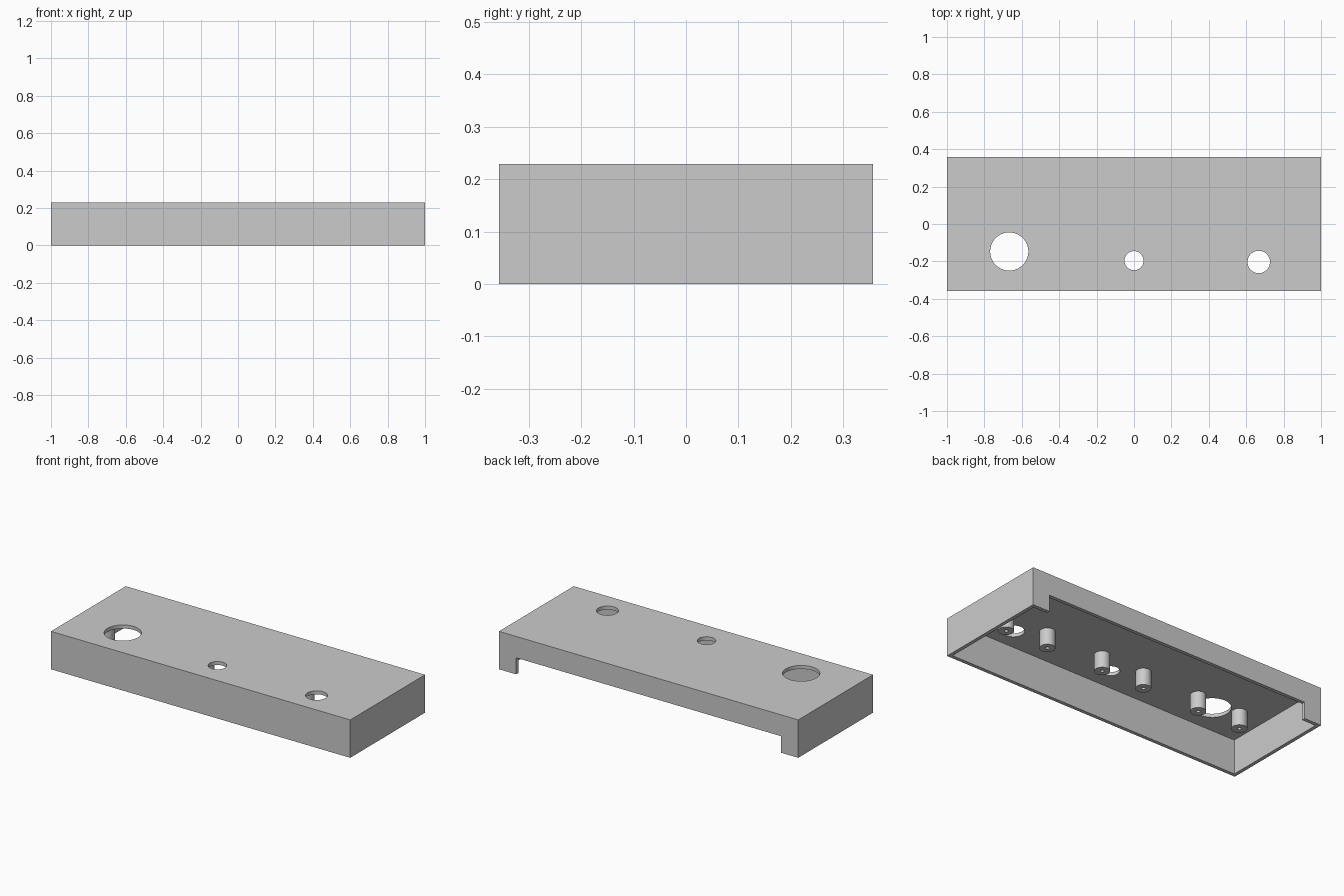
import bpy
import bmesh
from math import pi
from mathutils import Matrix, Vector

if "Cube" in bpy.data.objects:
    bpy.data.objects.remove(bpy.data.objects["Cube"], do_unlink=True)

W, D, H = 2.0, 0.714, 0.229      # overall size
T = 0.0214                       # wall and top thickness
CEILING = H - T

grey = bpy.data.materials.new("light_grey")
grey.use_nodes = True
grey.diffuse_color = (0.6, 0.6, 0.6, 1)
grey.node_tree.nodes["Principled BSDF"].inputs["Base Color"].default_value = (0.6, 0.6, 0.6, 1)


def make_object(name, bm):
    bmesh.ops.recalc_face_normals(bm, faces=bm.faces)
    mesh = bpy.data.meshes.new(name)
    bm.to_mesh(mesh)
    bm.free()
    mesh.materials.append(grey)
    obj = bpy.data.objects.new(name, mesh)
    bpy.context.collection.objects.link(obj)
    return obj


def box(name, low, high):
    bm = bmesh.new()
    low, high = Vector(low), Vector(high)
    place = Matrix.Translation((low + high) / 2) @ Matrix.Diagonal((*(high - low), 1))
    bmesh.ops.create_cube(bm, size=1, matrix=place)
    return make_object(name, bm)


def cylinder(name, x, y, radius):
    bm = bmesh.new()
    bmesh.ops.create_cone(bm, cap_ends=True, segments=64, radius1=radius, radius2=radius,
                          depth=0.2, matrix=Matrix.Translation((x, y, H)))
    return make_object(name, bm)


def cut(target, cutter):
    mod = target.modifiers.new("cut", "BOOLEAN")
    mod.operation = "DIFFERENCE"
    mod.solver = "EXACT"
    mod.object = cutter
    bpy.context.view_layer.objects.active = target
    bpy.ops.object.modifier_apply(modifier=mod.name)
    bpy.data.objects.remove(cutter, do_unlink=True)


def smooth(obj):
    bpy.ops.object.select_all(action="DESELECT")
    obj.select_set(True)
    bpy.context.view_layer.objects.active = obj
    bpy.ops.object.shade_smooth_by_angle(angle=pi / 6)


# Open-bottomed cover: hollow inside, wide notch in the back wall
cover = box("cover", (-W / 2, -D / 2, 0), (W / 2, D / 2, H))
cut(cover, box("hollow", (-W / 2 + T, -D / 2 + T, -0.1), (W / 2 - T, D / 2 - T, CEILING)))
cut(cover, box("back_notch", (-0.886, D / 2 - 2 * T, -0.1), (0.886, D / 2 + 0.1, 0.1)))

# Round openings in the top
for x, y, radius in ((-0.667, -0.147, 0.102), (0, -0.196, 0.051), (0.667, -0.203, 0.06)):
    cut(cover, cylinder("top_hole", x, y, radius))
smooth(cover)


# Screw posts hanging from the ceiling, each with a blind pilot hole
def screw_post(name, x, y, radius=0.043, pilot=0.011, length=0.1):
    bottom = CEILING - length
    profile = [(0, CEILING), (pilot, CEILING), (pilot, bottom), (radius, bottom), (radius, CEILING)]
    bm = bmesh.new()
    verts = [bm.verts.new((r, 0, z)) for r, z in profile]
    edges = [bm.edges.new(pair) for pair in zip(verts, verts[1:])]
    bmesh.ops.spin(bm, geom=verts + edges, cent=(0, 0, 0), axis=(0, 0, 1),
                   angle=2 * pi, steps=32, use_merge=True)
    bmesh.ops.remove_doubles(bm, verts=bm.verts, dist=0.0001)
    bmesh.ops.translate(bm, verts=bm.verts, vec=(x, y, 0))
    smooth(make_object(name, bm))


for label, centre in (("right", -0.667), ("middle", 0), ("left", 0.667)):
    for side, offset in (("a", -0.143), ("b", 0.143)):
        screw_post(f"screw_post_{label}_{side}", centre + offset, -0.093)
